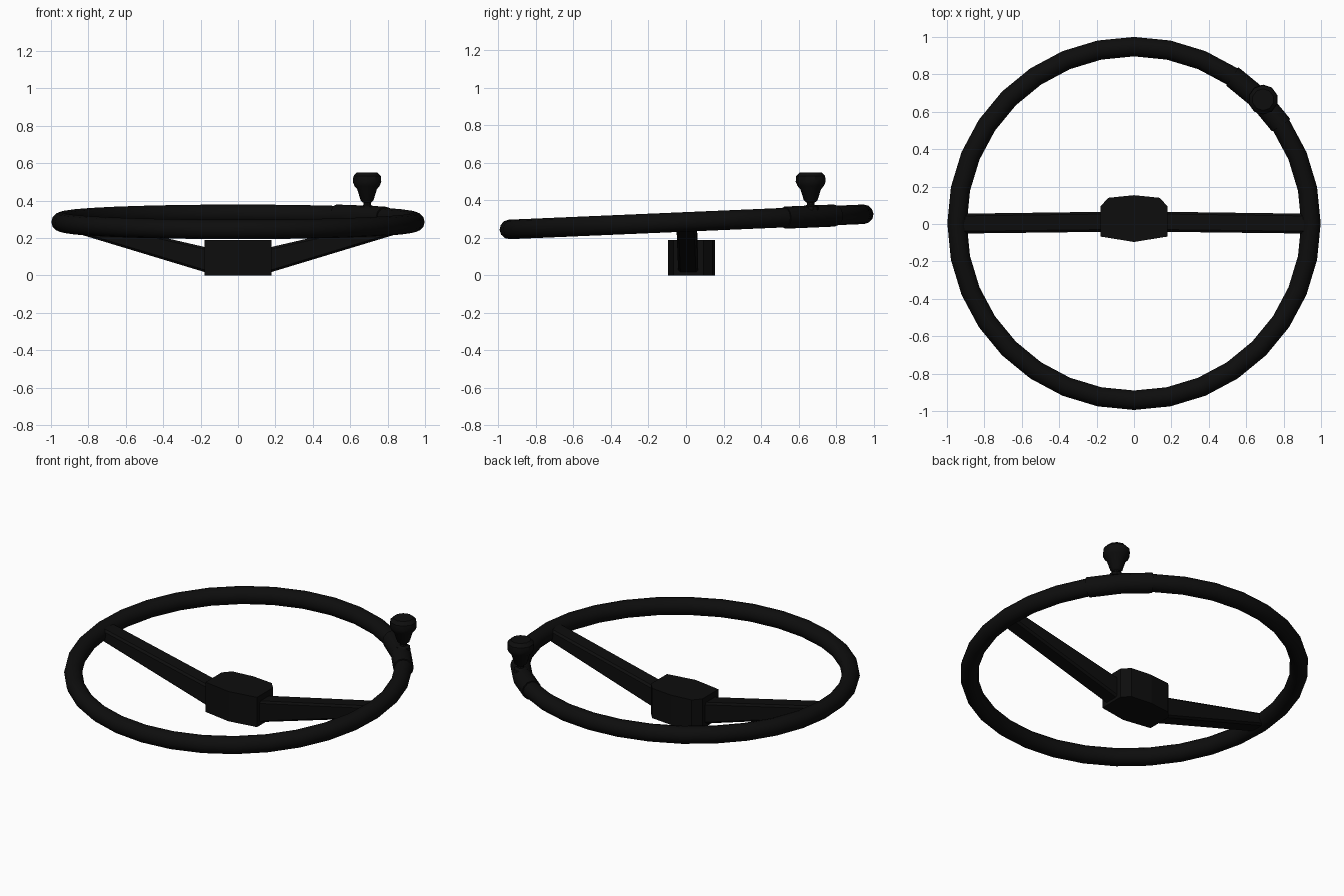
import bpy, bmesh, math
from mathutils import Matrix, Vector

if "Cube" in bpy.data.objects:
    bpy.data.objects.remove(bpy.data.objects["Cube"])

TILT = Matrix.Translation((0, 0.003, 0.286)) @ Matrix.Rotation(math.radians(2.45), 4, 'X')
R = 0.946          # rim centre-line radius
STEP = math.tau / 32

black = bpy.data.materials.new("black_plastic")
black.diffuse_color = (0.004, 0.004, 0.004, 1)
black.use_nodes = True
black.node_tree.nodes["Principled BSDF"].inputs["Base Color"].default_value = black.diffuse_color


def loft(name, rings, closed=False, smooth=True):
    """Skin a list of equal-length point rings; cap the ends unless closed."""
    bm = bmesh.new()
    loops = [[bm.verts.new(p) for p in ring] for ring in rings]
    n = len(loops[0])
    pairs = list(zip(loops, loops[1:]))
    if closed:
        pairs.append((loops[-1], loops[0]))
    for a, b in pairs:
        for i in range(n):
            j = (i + 1) % n
            bm.faces.new((a[i], a[j], b[j], b[i]))
    if not closed:
        bm.faces.new(loops[0])
        bm.faces.new(loops[-1])
    bmesh.ops.recalc_face_normals(bm, faces=bm.faces)
    me = bpy.data.meshes.new(name)
    bm.to_mesh(me)
    bm.free()
    me.materials.append(black)
    ob = bpy.data.objects.new(name, me)
    bpy.context.collection.objects.link(ob)
    if smooth:
        bpy.ops.object.select_all(action='DESELECT')
        ob.select_set(True)
        bpy.context.view_layer.objects.active = ob
        bpy.ops.object.shade_smooth_by_angle(angle=math.radians(35))
    return ob


def tube_ring(angle, radius, sides=12):
    """Cross-section of the rim tube at an angle round the wheel."""
    ring = []
    for k in range(sides):
        t = math.tau * k / sides
        r = R + radius * math.cos(t)
        ring.append(TILT @ Vector((r * math.cos(angle), r * math.sin(angle),
                                   radius * math.sin(t))))
    return ring


def spoke_ring(x, y0, y1, z0, z1, c=0.012):
    """Chamfered rectangle across a spoke."""
    return [(x, y0 + c, z0), (x, y1 - c, z0), (x, y1, z0 + c), (x, y1, z1 - c),
            (x, y1 - c, z1), (x, y0 + c, z1), (x, y0, z1 - c), (x, y0, z0 + c)]


# Rim and the clamp sleeve wrapped round it
loft("rim", [tube_ring(i * STEP, 0.052) for i in range(32)], closed=True)
loft("knob_clamp", [tube_ring(i * STEP, 0.059) for i in (3, 4, 5)])

# Two spokes rising from the hub to the rim
for side, sx in (("left", -1), ("right", 1)):
    loft(side + "_spoke", [spoke_ring(sx * 0.12, -0.042, 0.066, 0.002, 0.138),
                           spoke_ring(sx * 0.18, -0.042, 0.065, 0.018, 0.152),
                           spoke_ring(sx * 0.93, -0.051, 0.055, 0.245, 0.325)],
         smooth=False)

# Hub block
outline = [(-0.18, -0.067), (0, -0.096), (0.18, -0.067), (0.18, 0.093),
           (0.138, 0.14), (0, 0.154), (-0.138, 0.14), (-0.18, 0.093)]
loft("hub", [[(x, y, z) for x, y in outline] for z in (0, 0.188)], smooth=False)

# Turning knob, lathed
profile = [(0.042, 0.35), (0.04, 0.368), (0.021, 0.376), (0.021, 0.388), (0.036, 0.40),
           (0.055, 0.46), (0.07, 0.477), (0.08, 0.50), (0.077, 0.53), (0.058, 0.55)]
loft("knob", [[(0.69 + r * math.cos(math.tau * (k + 0.5) / 10),
                0.665 + r * math.sin(math.tau * (k + 0.5) / 10), z)
               for k in range(10)] for r, z in profile])
